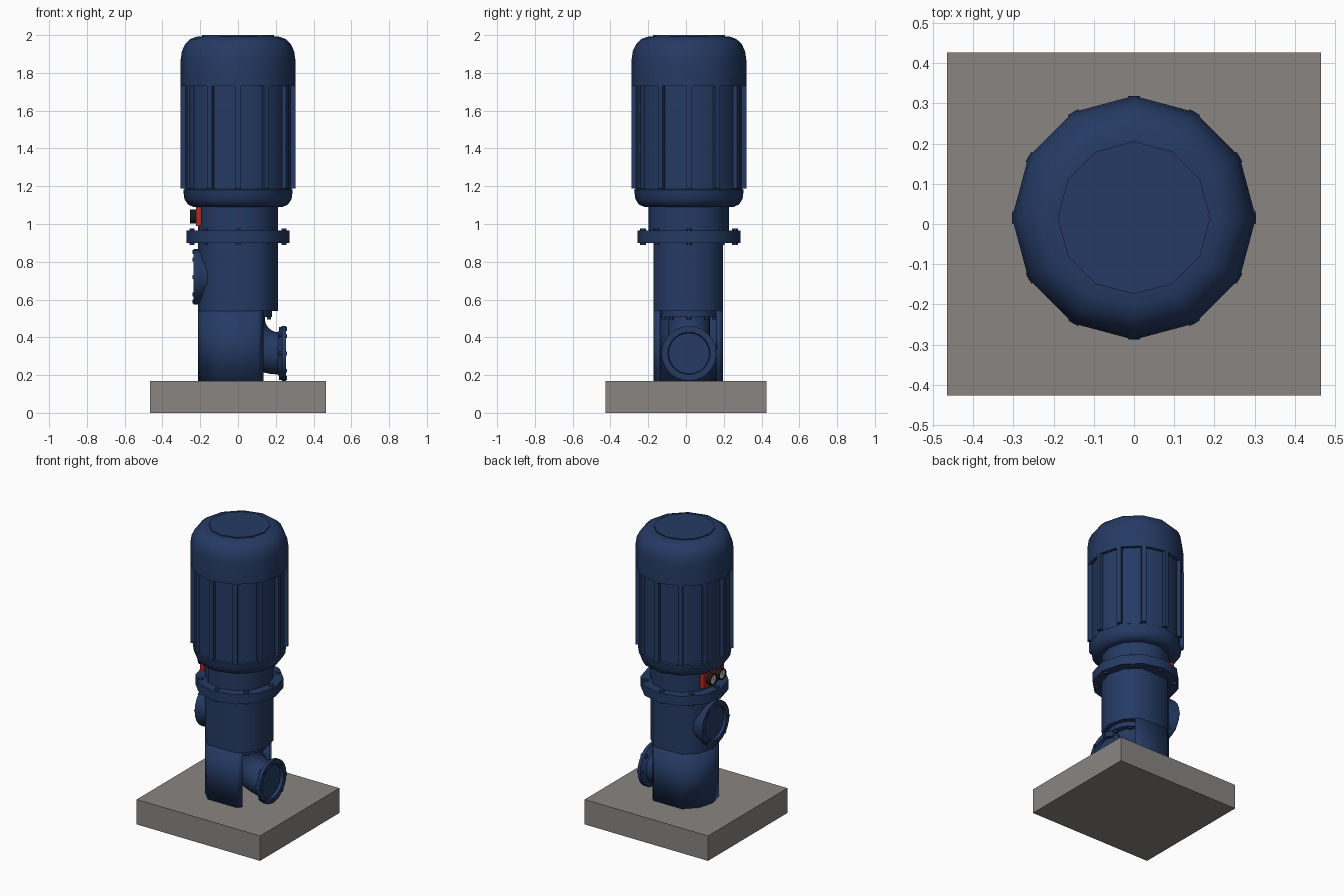
import bpy, bmesh
from math import sin, cos, pi, radians
from mathutils import Vector, Matrix

if "Cube" in bpy.data.objects:
    bpy.data.objects.remove(bpy.data.objects["Cube"])

CY = 0.0155  # y of the pump axis


def material(name, rgb):
    m = bpy.data.materials.new(name)
    m.diffuse_color = (*rgb, 1)
    m.use_nodes = True
    m.node_tree.nodes["Principled BSDF"].inputs["Base Color"].default_value = m.diffuse_color
    return m


BLUE = material("blue_paint", (0.018, 0.042, 0.125))
RED = material("red_paint", (0.5, 0.02, 0.015))
BLACK = material("black_plastic", (0.01, 0.01, 0.01))
WHITE = material("dial_white", (0.75, 0.75, 0.75))
STONE = material("concrete", (0.25, 0.235, 0.225))


def finish(name, bm, mat, angle=35):
    bmesh.ops.recalc_face_normals(bm, faces=bm.faces)
    me = bpy.data.meshes.new(name)
    bm.to_mesh(me)
    bm.free()
    me.materials.append(mat)
    ob = bpy.data.objects.new(name, me)
    bpy.context.collection.objects.link(ob)
    if angle:
        bpy.ops.object.select_all(action='DESELECT')
        bpy.context.view_layer.objects.active = ob
        ob.select_set(True)
        bpy.ops.object.shade_smooth_by_angle(angle=radians(angle))
    return ob


def skin(bm, rings):
    """Join rings of points with quads and cap both ends."""
    vr = [[bm.verts.new(p) for p in r] for r in rings]
    n = len(vr[0])
    for a, b in zip(vr, vr[1:]):
        for i in range(n):
            bm.faces.new((a[i], a[(i + 1) % n], b[(i + 1) % n], b[i]))
    bm.faces.new(vr[0][::-1])
    bm.faces.new(vr[-1])


def placed(origin, axis):
    q = Vector((0, 0, 1)).rotation_difference(Vector(axis))
    return Matrix.Translation(origin) @ q.to_matrix().to_4x4()


def lathe(name, profile, origin, axis=(0, 0, 1), sides=12, mat=BLUE):
    """Turn (radius, height) points about an axis."""
    M = placed(origin, axis)
    bm = bmesh.new()
    skin(bm, [[M @ Vector((r * cos(2 * pi * i / sides), r * sin(2 * pi * i / sides), h))
               for i in range(sides)] for r, h in profile])
    return finish(name, bm, mat)


def box(name, lo, hi, mat):
    bm = bmesh.new()
    lo, hi = Vector(lo), Vector(hi)
    M = Matrix.Translation((lo + hi) / 2) @ Matrix.Diagonal((*(hi - lo), 1))
    bmesh.ops.create_cube(bm, size=1, matrix=M)
    return finish(name, bm, mat, 0)


def bolts(name, origin, axis, ring, h0, h1, r=0.014, count=8):
    """Circle of hexagonal bolts passing through a flange."""
    bm = bmesh.new()
    M = placed(origin, axis)
    for k in range(count):
        a = 2 * pi * k / count
        T = M @ Matrix.Translation((ring * cos(a), ring * sin(a), (h0 + h1) / 2))
        bmesh.ops.create_cone(bm, cap_ends=True, segments=6, radius1=r, radius2=r,
                              depth=h1 - h0, matrix=T)
    return finish(name, bm, BLUE, 0)


# Base slab
box("base_slab", (-0.465, -0.427, 0), (0.465, 0.427, 0.17), STONE)

# Motor body: bell, recessed middle, domed cap
axis0 = (0, CY, 0)
lathe("motor_body", [(0.21, 1.09), (0.235, 1.09), (0.265, 1.103), (0.284, 1.133),
                     (0.29, 1.18), (0.283, 1.185), (0.283, 1.73), (0.3035, 1.73),
                     (0.3035, 1.87), (0.297, 1.915), (0.28, 1.952), (0.252, 1.979),
                     (0.222, 1.991), (0.19, 1.993), (0.19, 2.0)], axis0)

# Motor cooling ribs on the twelve corners
bm = bmesh.new()
for k in range(12):
    M = (Matrix.Translation((0, CY, 1.46)) @ Matrix.Rotation(k * pi / 6, 4, 'Z')
         @ Matrix.Translation((0.2815, 0, 0)) @ Matrix.Diagonal((0.044, 0.03, 0.545, 1)))
    bmesh.ops.create_cube(bm, size=1, matrix=M)
finish("motor_ribs", bm, BLUE, 0)

# Neck and main flange
lathe("motor_neck", [(0.213, 0.95), (0.213, 1.1)], axis0)
lathe("main_flange", [(0.273, 0.9), (0.273, 0.965)], axis0)
bolts("main_flange_bolts", axis0, (0, 0, 1), 0.243, 0.888, 0.977, 0.016)

# Column: round section with flattened front and back
R = 0.213
section = [(R * cos(radians(a)), R * sin(radians(a)) + CY * 0.8)
           for a in range(0, 360, 30) if a not in (90, 270)]
bm = bmesh.new()
skin(bm, [[(x, y, z) for x, y in section] for z in (0.54, 0.91)])
finish("upper_column", bm, BLUE, 46)

# Lower column: open shell cut away on the right side
CUT, half = 0.135, 0.156
path = ([(CUT, CY * 0.8 + half)] + [p for p in section if p[0] < CUT]
        + [(CUT, CY * 0.8 - half)])
bm = bmesh.new()
lo = [bm.verts.new((x, y, 0.165)) for x, y in path]
hi = [bm.verts.new((x, y, 0.542)) for x, y in path]
for i in range(len(path) - 1):
    bm.faces.new((lo[i], lo[i + 1], hi[i + 1], hi[i]))
shell = finish("lower_column_shell", bm, BLUE, 46)
# wall thickness grows inwards whichever way the faces point
f = shell.data.polygons[0]
outward = f.normal.dot(f.center - Vector((0, CY, f.center.z))) > 0
sol = shell.modifiers.new("wall", 'SOLIDIFY')
sol.thickness = 0.012
sol.offset = -1 if outward else 1

# Inlet elbow: from vertical down to facing right
bm = bmesh.new()
rings, n = [], 24
spots = [(0.03, 0.53, 0)] + [(0.215 - 0.185 * cos(t), 0.5 - 0.185 * sin(t), t)
                             for t in (pi / 2 * i / 10 for i in range(11))]
for x, z, t in spots:
    rings.append([(x + 0.112 * cos(u) * cos(t), CY + 0.112 * sin(u),
                   z + 0.112 * cos(u) * sin(t))
                  for u in (2 * pi * i / n for i in range(n))])
skin(bm, rings)
finish("inlet_elbow", bm, BLUE)

# Elbow flanges and bolts
lathe("elbow_top_flange", [(0.15, 0.508), (0.15, 0.54)], (0.03, CY, 0), sides=24)
bolts("elbow_top_bolts", (0.03, CY, 0), (0, 0, 1), 0.133, 0.495, 0.53, 0.012)
lathe("inlet_flange", [(0.105, 0.205), (0.118, 0.215), (0.145, 0.232), (0.145, 0.253),
                       (0.112, 0.253), (0.108, 0.233)],
      (0, CY, 0.315), (1, 0, 0), 24)
bolts("inlet_bolts", (0, CY, 0.315), (1, 0, 0), 0.13, 0.217, 0.26, 0.012)

# Outlet branch on the left
lathe("outlet_branch", [(0.132, 0.1), (0.134, 0.19), (0.147, 0.212), (0.147, 0.235),
                        (0.113, 0.235), (0.11, 0.217)],
      (0, CY, 0.72), (-1, 0, 0), 24)
bolts("outlet_bolts", (0, CY, 0.72), (-1, 0, 0), 0.131, 0.2, 0.242, 0.012)

# Red gauge panel with two dials
box("gauge_panel", (-0.222, CY - 0.11, 0.99), (-0.192, CY + 0.11, 1.09), RED)
for side, dy in (("back", 0.048), ("front", -0.048)):
    at = (0, CY + dy, 1.04)
    lathe("gauge_body_" + side, [(0.038, 0.215), (0.038, 0.255), (0.031, 0.255),
                                 (0.031, 0.246)], at, (-1, 0, 0), 20, BLACK)
    lathe("gauge_dial_" + side, [(0.031, 0.24), (0.031, 0.249)], at, (-1, 0, 0), 20, WHITE)
    box("gauge_needle_" + side, (-0.251, CY + dy - 0.003, 1.035),
        (-0.248, CY + dy + 0.003, 1.063), BLACK)
